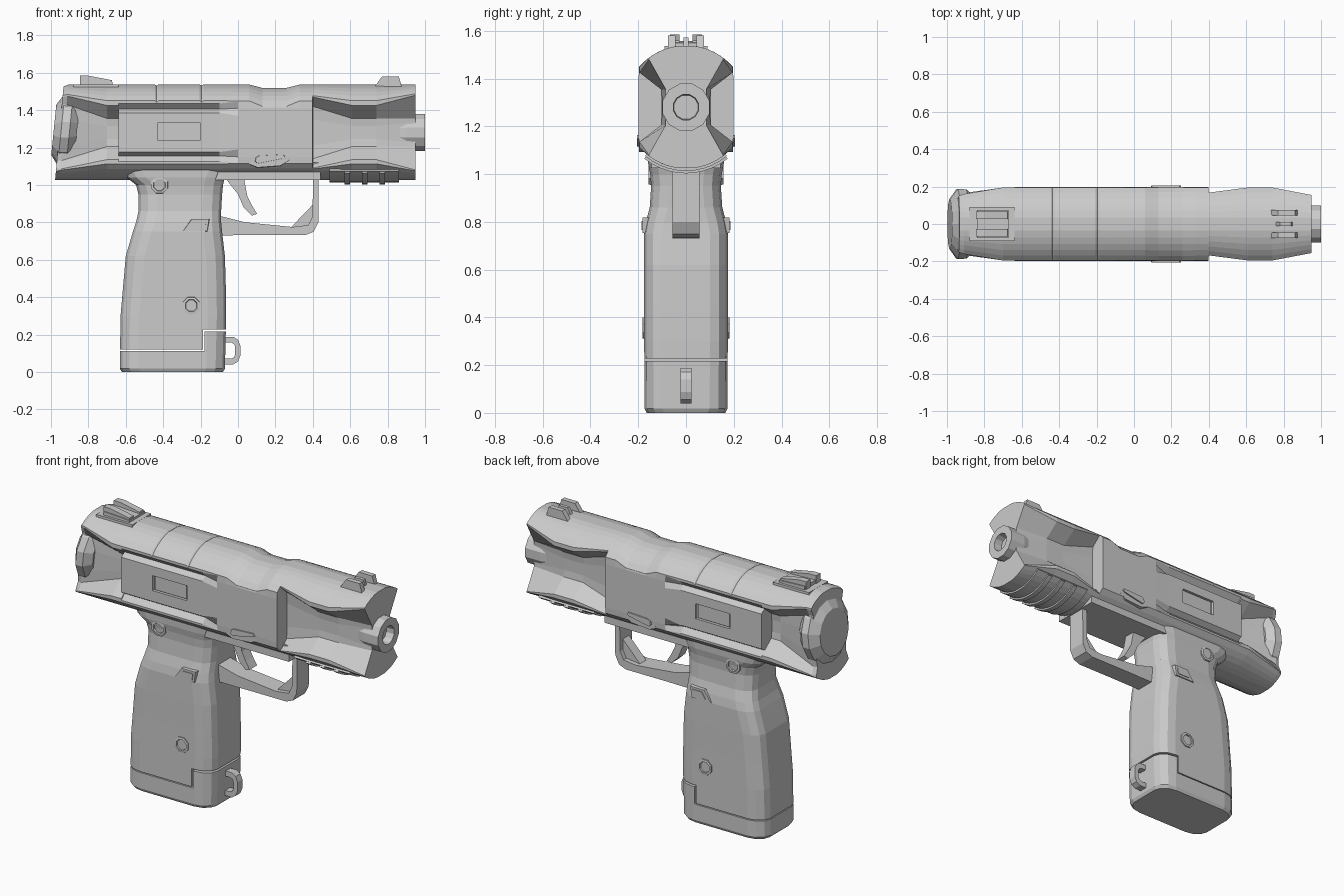
import bpy, bmesh
from math import sin, cos, pi, acos, radians

ZC = 1.28  # height of the bore axis


def finish(name, bm):
    bmesh.ops.recalc_face_normals(bm, faces=bm.faces)
    me = bpy.data.meshes.new(name)
    bm.to_mesh(me)
    bm.free()
    ob = bpy.data.objects.new(name, me)
    bpy.context.collection.objects.link(ob)
    return ob


def loft(name, rings, closed=False):
    """Skin a list of equal-length point rings; caps the ends unless closed."""
    bm = bmesh.new()
    vs = [[bm.verts.new(p) for p in r] for r in rings]
    n = len(vs[0])
    pairs = list(zip(vs, vs[1:])) + ([(vs[-1], vs[0])] if closed else [])
    for a, b in pairs:
        for i in range(n):
            j = (i + 1) % n
            bm.faces.new((a[i], a[j], b[j], b[i]))
    if not closed:
        bm.faces.new(vs[0])
        bm.faces.new(vs[-1])
    return finish(name, bm)


def plate(name, pts, y0, y1, inset=0.0):
    """Side outline (x, z) extruded in y; the y1 face may be shrunk for a chamfer."""
    cx = sum(p[0] for p in pts) / len(pts)
    cz = sum(p[1] for p in pts) / len(pts)
    k = 1 - inset
    return loft(name, [[(x, y0, z) for x, z in pts],
                       [(cx + (x - cx) * k, y1, cz + (z - cz) * k) for x, z in pts]])


def box(name, x, y, z):
    return plate(name, [(x[0], z[0]), (x[1], z[0]), (x[1], z[1]), (x[0], z[1])], *y)


def circle(x, r, n=12, zc=ZC, shear=0.0):
    a = [2 * pi * (i + 0.5) / n for i in range(n)]
    return [(x + shear * r * sin(t), r * cos(t), zc + r * sin(t)) for t in a]


def cut(ob, cutter):
    cutter.hide_render = True
    cutter.hide_viewport = False
    cutter.display_type = 'WIRE'
    m = ob.modifiers.new("cut", 'BOOLEAN')
    m.operation, m.object, m.solver = 'DIFFERENCE', cutter, 'EXACT'


# Slide body: circular section clipped at the sides, with grooves above and below a core
def section(x, top, w, e, root, core, shear=0.0):
    def quarter(R):
        a0, a1 = radians(82), acos(w / R)
        arc = [(R * cos(a0 + (a1 - a0) * i / 5), R * sin(a0 + (a1 - a0) * i / 5)) for i in range(6)]
        return arc + [(w, min(e, arc[-1][1] - 0.002)), root, core]
    up, dn = quarter(top), [(y, -z) for y, z in quarter(0.257)]
    half = up + dn[::-1]
    ring = half + [(-y, z) for y, z in half[::-1]]
    return [(x + shear * z, y, ZC + z) for y, z in ring]


T = 0.259
GROOVE = (0.195, 0.155, (0.165, 0.125), (0.197, 0.105))
FULL = (0.196, 0.165, (0.198, 0.13), (0.198, 0.09))
WAIST = (0.195, 0.145, (0.105, 0.075), (0.10, 0.035))
stations = [
    (-0.955, T - 0.01, 0.15, 0.19, (0.135, 0.15), (0.145, 0.07), 0.09),
    (-0.93, T, 0.16, 0.195, (0.14, 0.15), (0.15, 0.07), 0.09),
    (-0.70, T, *WAIST), (-0.64, T, *WAIST), (-0.638, T, *GROOVE),
    (-0.445, T, *GROOVE), (-0.435, T - 0.006, *GROOVE), (-0.425, T, *GROOVE),
    (-0.205, T, *GROOVE), (-0.195, T - 0.006, *GROOVE), (-0.185, T, *GROOVE),
    (-0.10, T, *GROOVE), (0.0, T, *FULL),
    (0.06, T, *FULL), (0.13, T - 0.018, *FULL), (0.26, T - 0.018, *FULL), (0.33, T, *FULL),
    (0.398, T, *FULL),
    (0.40, T, 0.168, 0.19, (0.11, 0.14), (0.105, 0.07)),
    (0.61, T, *WAIST), (0.74, T, *WAIST),
    (0.95, T, 0.155, 0.2, (0.085, 0.075), (0.085, 0.055)),
]
slide = loft("slide", [section(*s) for s in stations])

# Barrel with bored muzzle, and the tilted rear cap
loft("barrel", [circle(0.80, 0.08), circle(0.90, 0.102), circle(1.0, 0.102),
                circle(1.0, 0.055), circle(0.92, 0.05)])
loft("rear_cap", [circle(x, r, 14, 1.295, 0.1) for x, r in
                  ((-0.86, 0.15), (-0.90, 0.19), (-0.945, 0.192), (-0.985, 0.135))])

# Shallow side windows and raised lever mounts on both sides
for s, side in ((-1, "right"), (1, "left")):
    cut(slide, box("window_cutter_" + side, (-0.43, -0.20), (s * 0.18, s * 0.24), (1.24, 1.33)))
    box("window_insert_" + side, (-0.42, -0.21), (s * 0.17, s * 0.188), (1.245, 1.325))
    plate("lever_mount_" + side, [(0.05, 1.11), (0.10, 1.09), (0.23, 1.10), (0.305, 1.15),
                                  (0.29, 1.185), (0.23, 1.195), (0.12, 1.18)],
          s * 0.15, s * 0.197, 0.06)
    plate("lever_" + side, [(0.085, 1.125), (0.10, 1.112), (0.24, 1.14), (0.26, 1.15),
                            (0.25, 1.165), (0.11, 1.158), (0.09, 1.148)],
          s * 0.17, s * 0.205, 0.1)


# Grip: rounded-rectangle sections stacked along z
def grip_ring(z, x0, x1, hy, tilt=0.0):
    cx, hx, rx, ry = (x0 + x1) / 2, (x1 - x0) / 2, 0.10, 0.075
    ring = []
    for q, (sx, sy) in enumerate(((1, 1), (-1, 1), (-1, -1), (1, -1))):
        for i in range(4):
            a = q * pi / 2 + i * pi / 6
            x = cx + sx * (hx - rx) + rx * cos(a)
            ring.append((x, sy * (hy - ry) + ry * sin(a), z + tilt * (x - cx)))
    return ring


grip = loft("grip", [grip_ring(*g) for g in (
    (0.0, -0.62, -0.08, 0.165), (0.018, -0.632, -0.07, 0.174), (0.30, -0.628, -0.063, 0.175),
    (0.45, -0.615, -0.065, 0.175), (0.62, -0.60, -0.07, 0.176), (0.75, -0.562, -0.085, 0.176),
    (0.80, -0.545, -0.09, 0.168), (0.86, -0.532, -0.09, 0.152), (0.95, -0.532, -0.085, 0.146),
    (1.0, -0.545, -0.08, 0.150), (1.04, -0.595, -0.07, 0.158), (1.10, -0.62, -0.05, 0.160))])
# Stepped seam that separates the base of the grip
cut(grip, plate("seam_cutter", [(-0.7, 0.113), (-0.178, 0.113), (-0.178, 0.217), (0.0, 0.217),
                                (0.0, 0.228), (-0.188, 0.228), (-0.188, 0.119), (-0.7, 0.119)],
                -0.3, 0.3))

# Grip hardware: screws and catch buttons on both sides
for s, side in ((-1, "right"), (1, "left")):
    for tag, x, z, y in (("upper", -0.42, 1.0, 0.150), ("lower", -0.25, 0.355, 0.175)):
        rings = []
        for r, d in ((0.05, -0.03), (0.048, 0.006), (0.034, 0.008), (0.03, -0.006), (0.02, -0.006)):
            rings.append([(x + r * cos(k * pi / 4 + pi / 8), s * (y + d),
                           z + r * sin(k * pi / 4 + pi / 8)) for k in range(8)])
        loft(f"{tag}_screw_{side}", rings)
    plate("catch_" + side, [(-0.30, 0.75), (-0.16, 0.75), (-0.15, 0.82), (-0.25, 0.82)],
          s * 0.14, s * 0.182, 0.08)
    plate("catch_pad_" + side, [(-0.26, 0.765), (-0.175, 0.765), (-0.168, 0.805), (-0.235, 0.805)],
          s * 0.15, s * 0.186, 0.05)

# Lanyard loop: a swept rectangular bar
path = [(-0.09, 0.175, 0.045), (-0.02, 0.187, 0.148), (0.005, 0.165, 0.14), (0.013, 0.11, 0.11)]
outer = [(-0.09, 0.188), (-0.025, 0.188), (0.0, 0.172), (0.013, 0.14),
         (0.013, 0.088), (0.0, 0.056), (-0.025, 0.04), (-0.09, 0.04)]
inner = [(-0.09, 0.157), (-0.035, 0.157), (-0.022, 0.15), (-0.015, 0.135),
         (-0.015, 0.093), (-0.022, 0.078), (-0.035, 0.071), (-0.09, 0.071)]


def strip(name, out, inn, h):
    return loft(name, [[(a[0], -h, a[1]), (a[0], h, a[1]), (b[0], h, b[1]), (b[0], -h, b[1])]
                       for a, b in zip(out, inn)])


strip("lanyard_loop", outer, inner, 0.023)

# Trigger guard, its corner web, and the trigger
strip("trigger_guard",
      [(-0.12, 0.73), (0.10, 0.732), (0.36, 0.732), (0.405, 0.75), (0.43, 0.80), (0.432, 1.06)],
      [(-0.12, 0.84), (0.04, 0.80), (0.29, 0.775), (0.375, 0.785), (0.398, 0.83), (0.402, 1.06)], 0.057)
plate("guard_web", [(0.28, 0.77), (0.41, 0.76), (0.405, 0.90)], -0.03, 0.03)
strip("trigger",
      [(-0.08, 1.06), (-0.055, 1.02), (0.0, 0.95), (0.03, 0.88), (0.075, 0.836)],
      [(0.05, 1.06), (0.035, 1.02), (0.05, 0.94), (0.075, 0.89), (0.102, 0.845)], 0.035)
# Frame underside above the trigger
box("frame_rail", (-0.12, 0.44), (-0.145, 0.145), (1.025, 1.12))


# Accessory rail: curved plate with ribs under the front
def arc_band(name, x0, x1, r, deg):
    a = [radians(-deg + 2 * deg * i / 10) for i in range(11)]
    prof = [(r * sin(t), ZC - r * cos(t)) for t in a] + \
           [((r - 0.04) * sin(t), ZC - (r - 0.04) * cos(t)) for t in a[::-1]]
    loft(name, [[(x, y, z) for y, z in prof] for x in (x0, x1)])


arc_band("accessory_rail", 0.49, 0.86, 0.267, 40)
for i in range(3):
    x = 0.57 + i * 0.093
    arc_band(f"rail_rib_{i + 1}", x, x + 0.03, 0.277, 39)

# Sights
box("rear_sight_base", (-0.88, -0.64), (-0.09, 0.09), (1.49, 1.537))
plate("rear_sight_bed", [(-0.84, 1.53), (-0.67, 1.53), (-0.67, 1.55), (-0.84, 1.558)], -0.075, 0.075)
for s, side in ((-1, "right"), (1, "left")):
    plate("rear_sight_post_" + side, [(-0.845, 1.53), (-0.67, 1.53), (-0.675, 1.56),
                                      (-0.80, 1.584), (-0.845, 1.584)], s * 0.028, s * 0.068)
    plate("front_sight_wing_" + side, [(0.72, 1.51), (0.88, 1.51), (0.86, 1.58), (0.77, 1.58)],
          s * 0.045, s * 0.075)
plate("front_sight_blade", [(0.75, 1.52), (0.85, 1.52), (0.84, 1.572), (0.78, 1.572)], -0.01, 0.01)
